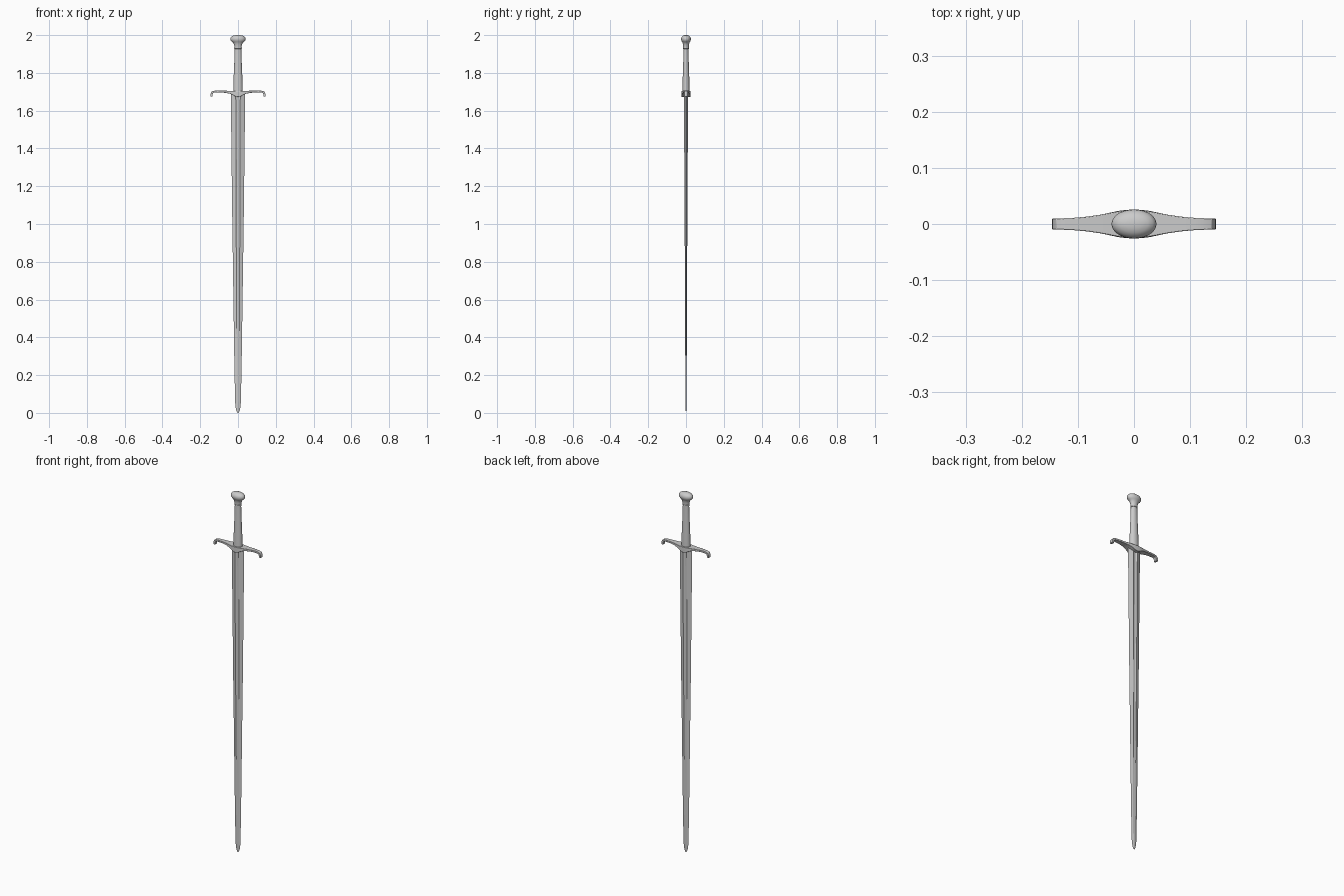
import bpy, bmesh, math
from mathutils import Vector

if "Cube" in bpy.data.objects:
    bpy.data.objects.remove(bpy.data.objects["Cube"])


def loft(name, rings, angle=35, bevel=0):
    """Skin a list of equal-length closed rings and cap both ends."""
    bm = bmesh.new()
    loops = [[bm.verts.new(p) for p in ring] for ring in rings]
    n = len(loops[0])
    for a, b in zip(loops, loops[1:]):
        for i in range(n):
            j = (i + 1) % n
            bm.faces.new((a[i], a[j], b[j], b[i]))
    bm.faces.new(loops[0])
    bm.faces.new(loops[-1])
    bmesh.ops.recalc_face_normals(bm, faces=bm.faces)
    mesh = bpy.data.meshes.new(name)
    bm.to_mesh(mesh)
    bm.free()
    obj = bpy.data.objects.new(name, mesh)
    bpy.context.collection.objects.link(obj)
    bpy.ops.object.select_all(action='DESELECT')
    obj.select_set(True)
    bpy.context.view_layer.objects.active = obj
    bpy.ops.object.shade_smooth_by_angle(angle=math.radians(angle))
    if bevel:
        mod = obj.modifiers.new("soft_edges", 'BEVEL')
        mod.width, mod.segments = bevel, 2
        mod.limit_method, mod.angle_limit = 'ANGLE', math.radians(40)
    return obj


def ellipse(z, rx, ry, n=32):
    return [(rx * math.cos(2 * math.pi * i / n),
             ry * math.sin(2 * math.pi * i / n), z) for i in range(n)]


# Blade: sharp edges, shallow fuller on both faces that fades out near the tip
def blade_ring(z, w, t, f, depth):
    half = [(w, 0), (f, t), (f * 0.6, t - depth * 0.7), (0, t - depth),
            (-f * 0.6, t - depth * 0.7), (-f, t)]
    return [(x, y, z) for x, y in half] + [(-x, -y, z) for x, y in half]


blade = [(1.69, .038, .011, .012, .004), (1.33, .034, .009, .011, .0035),
         (1.0, .030, .0072, .010, .003), (.66, .025, .0055, .008, .002),
         (.31, .020, .004, .006, .001), (.06, .0155, .003, .004, 0),
         (.03, .013, .0025, .003, 0), (.012, .009, .0015, .002, 0),
         (.003, .005, .0008, .001, 0), (0, .002, .0003, .0005, 0)]
loft("blade", [blade_ring(*b) for b in blade], angle=12)

# Crossguard: rectangular section swept along a path with down-turned ends
# x, z, half thickness, half depth
arm = [(0, 1.6885, .0155, .025), (.012, 1.690, .0145, .025),
       (.025, 1.6935, .0105, .0235), (.04, 1.697, .0078, .0205),
       (.06, 1.6995, .006, .0165), (.085, 1.701, .005, .013),
       (.11, 1.7015, .005, .0108), (.125, 1.7005, .005, .0102),
       (.135, 1.697, .0055, .01), (.1395, 1.689, .0058, .01),
       (.140, 1.675, .006, .01)]
path = [(-x, z, t, d) for x, z, t, d in arm[:0:-1]] + arm
rings = []
for i, (x, z, t, d) in enumerate(path):
    a, b = path[max(i - 1, 0)], path[min(i + 1, len(path) - 1)]
    tan = Vector((b[0] - a[0], 0, b[1] - a[1])).normalized()
    nor = Vector((-tan.z, 0, tan.x)) * t
    dep = Vector((0, d, 0))
    c = Vector((x, 0, z))
    rings.append([c + nor + dep, c + nor - dep, c - nor - dep, c - nor + dep])
loft("crossguard", rings, bevel=.0015)

# Grip: oval, tapering toward the pommel
grip = [(1.69, .025, .019), (1.72, .0245, .0185), (1.78, .023, .0172),
        (1.86, .0195, .0145), (1.93, .0175, .013)]
loft("grip", [ellipse(*g) for g in grip])

# Collar ring under the pommel
collar = [(1.927, .0175, .0135), (1.928, .020, .0155),
          (1.934, .020, .0155), (1.935, .0175, .0135)]
loft("collar", [ellipse(*c) for c in collar])

# Pommel: flared neck opening into a flattened oval cap
pommel = [(1.934, .019, .0145), (1.943, .0195, .015), (1.953, .022, .0165),
          (1.961, .0265, .019), (1.966, .034, .022), (1.972, .0385, .025),
          (1.979, .040, .0262), (1.986, .0385, .025), (1.992, .034, .0215),
          (1.997, .025, .0155), (1.9993, .013, .008), (2.0, .003, .002)]
loft("pommel", [ellipse(*p) for p in pommel], angle=60)
